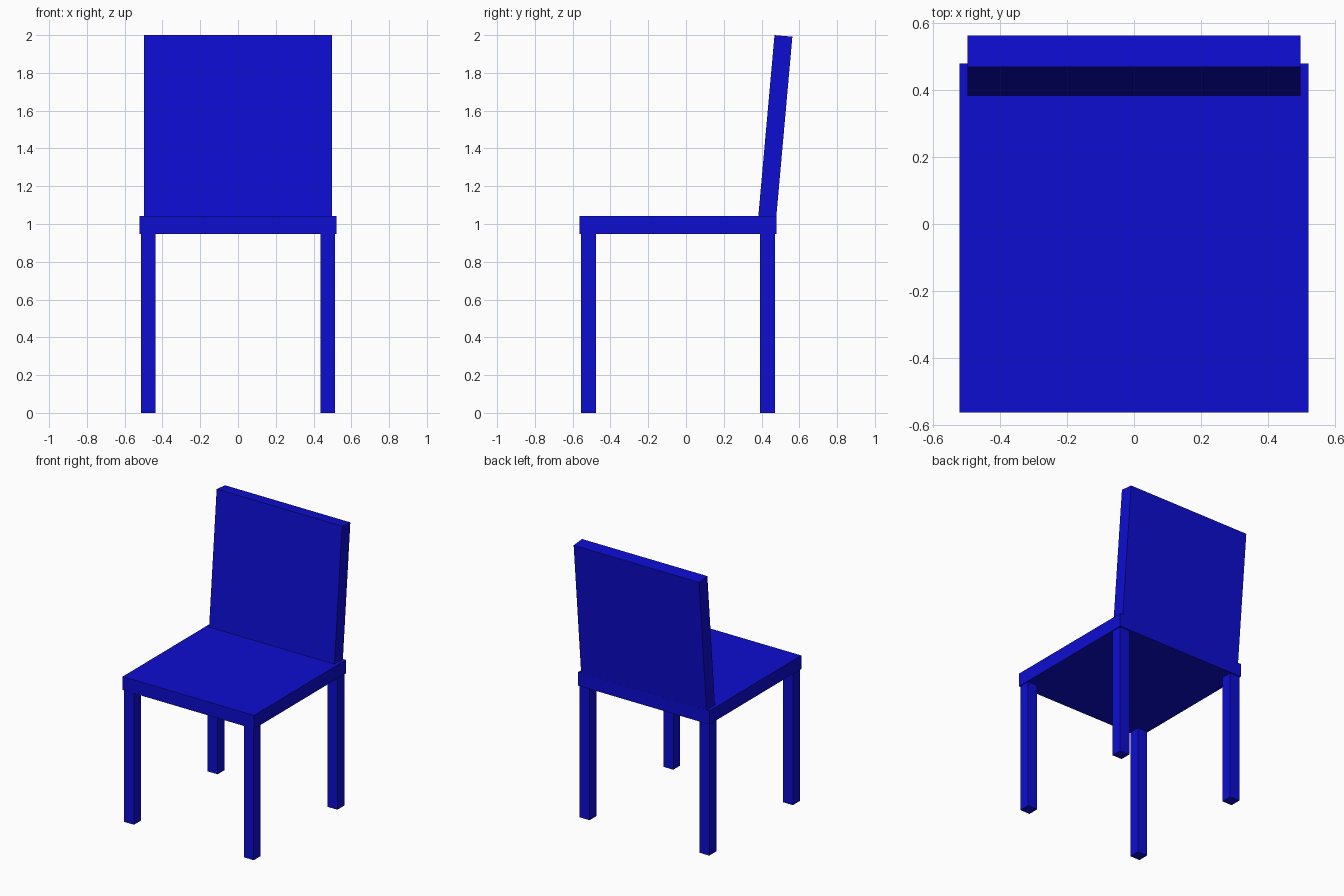
import bpy
from math import sin, cos, radians
from mathutils import Vector

if "Cube" in bpy.data.objects:
    bpy.data.objects.remove(bpy.data.objects["Cube"])

blue = bpy.data.materials.new("blue_paint")
blue.diffuse_color = (0.004, 0.004, 0.64, 1)
blue.use_nodes = True
blue.node_tree.nodes["Principled BSDF"].inputs["Base Color"].default_value = blue.diffuse_color


def box(name, center, size, tilt=0.0):
    """Box with real dimensions, optionally leaned about the x axis."""
    bpy.ops.mesh.primitive_cube_add(size=1, location=center, rotation=(tilt, 0, 0))
    obj = bpy.context.object
    obj.name = name
    obj.scale = size
    bpy.ops.object.transform_apply(location=False, rotation=False, scale=True)
    obj.data.materials.append(blue)
    return obj


SEAT_BOTTOM, SEAT_TOP = 0.946, 1.043
SEAT_Y = -0.042

# Seat slab
box("seat", (0, SEAT_Y, (SEAT_BOTTOM + SEAT_TOP) / 2),
    (1.042, 1.042, SEAT_TOP - SEAT_BOTTOM))

# Four square legs, just inside the seat corners
for row, y in (("front", -0.517), ("back", 0.431)):
    for side, x in (("left", -0.475), ("right", 0.475)):
        box(f"{row}_{side}_leg", (x, y, SEAT_BOTTOM / 2), (0.079, 0.079, SEAT_BOTTOM))

# Backrest leaning backwards, its front top edge at z = 2
lean, height, thick = radians(5.1), 0.961, 0.095
up = Vector((0, sin(lean), cos(lean)))
back = Vector((0, cos(lean), -sin(lean)))
front_top_edge = Vector((0, 0.4685, 2.0))
box("backrest", front_top_edge - up * height / 2 + back * thick / 2,
    (0.995, thick, height), -lean)
